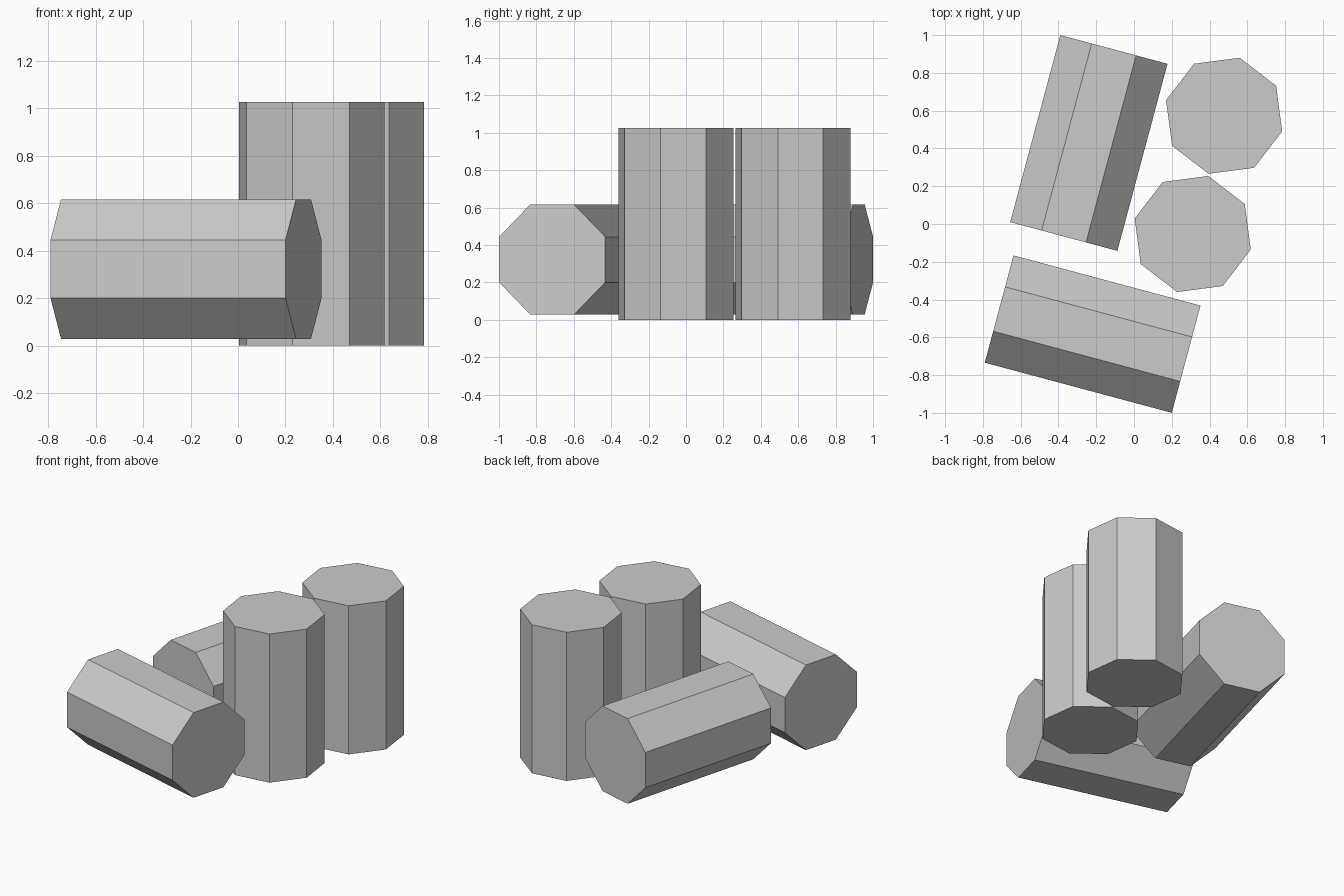
import bpy
from math import radians

if "Cube" in bpy.data.objects:
    bpy.data.objects.remove(bpy.data.objects["Cube"])

RADIUS, LENGTH = 0.318, 1.025
FLAT = 0.322  # axis height of the lying pieces


def log(name, x, y, z, rotation):
    """Eight-sided capped cylinder."""
    bpy.ops.mesh.primitive_cylinder_add(vertices=8, radius=RADIUS, depth=LENGTH)
    ob = bpy.context.object
    ob.name = name
    # turn the section so the lying pieces rest on a flat side
    if rotation[1]:
        from_mathutils = ob.rotation_euler.to_matrix().to_4x4()
        ob.data.transform(from_mathutils.Rotation(radians(22.5), 4, 'Z'))
    ob.location = (x, y, z)
    ob.rotation_euler = [radians(a) for a in rotation]
    return ob


# two standing logs
log("standing_log_back", 0.477, 0.573, LENGTH / 2, (0, 0, -15))
log("standing_log_middle", 0.311, -0.053, LENGTH / 2, (0, 0, -15))

# two lying logs, at right angles to each other
log("lying_log_back", -0.239, 0.429, FLAT, (0, 90, 75))
log("lying_log_front", -0.219, -0.583, FLAT, (0, 90, -15))
